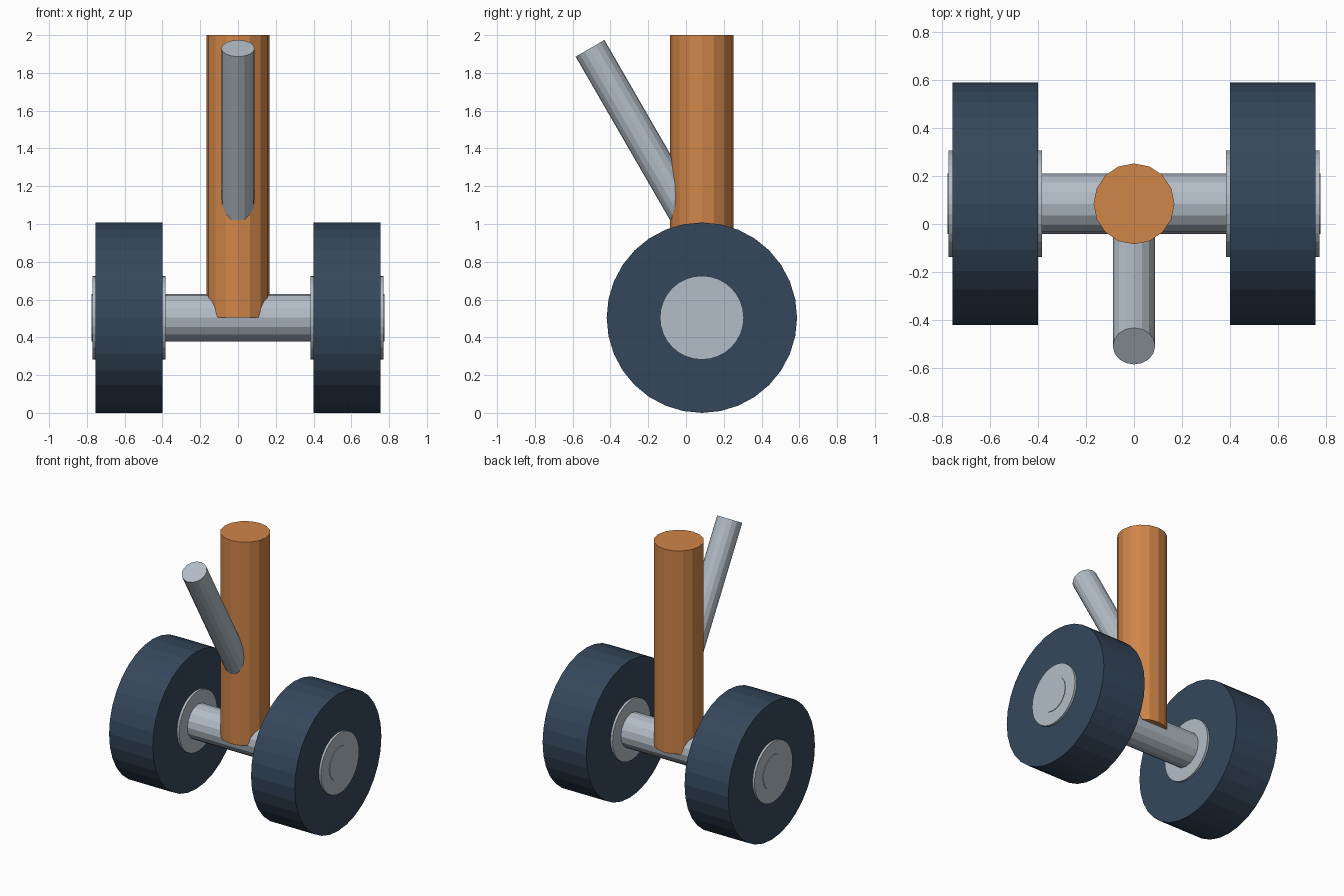
import bpy
from mathutils import Vector

if "Cube" in bpy.data.objects:
    bpy.data.objects.remove(bpy.data.objects["Cube"])


def make_material(name, color):
    mat = bpy.data.materials.new(name)
    mat.use_nodes = True
    mat.diffuse_color = color
    mat.node_tree.nodes["Principled BSDF"].inputs["Base Color"].default_value = color
    return mat


def rod(name, start, end, radius, sides, mat):
    """Flat-sided cylinder running from start to end."""
    start, end = Vector(start), Vector(end)
    axis = end - start
    bpy.ops.mesh.primitive_cylinder_add(
        vertices=sides, radius=radius, depth=axis.length, location=(start + end) / 2)
    obj = bpy.context.object
    obj.name = name
    obj.rotation_euler = Vector((0, 0, 1)).rotation_difference(axis).to_euler()
    obj.data.materials.append(mat)
    return obj


rubber = make_material("dark blue rubber", (0.036, 0.064, 0.105, 1))
steel = make_material("light steel", (0.45, 0.51, 0.57, 1))
orange = make_material("orange paint", (0.63, 0.235, 0.065, 1))

AXLE_Y, AXLE_Z = 0.084, 0.504

# Upright strut resting on the axle centre
rod("main_strut", (0, AXLE_Y, AXLE_Z), (0, AXLE_Y, 2), 0.168, 16, orange)

# Slanted brace leaning forward out of the strut
rod("front_brace", (0, 0.06, 0.946), (0, -0.508, 1.93), 0.088, 16, steel)

# Axle through both wheels
rod("axle", (-0.775, AXLE_Y, AXLE_Z), (0.775, AXLE_Y, AXLE_Z), 0.126, 16, steel)

# Wheels and hubs
for side, s in (("left", 1), ("right", -1)):
    rod(side + "_tire", (s * 0.4, AXLE_Y, AXLE_Z), (s * 0.755, AXLE_Y, AXLE_Z),
        0.504, 32, rubber)
    rod(side + "_hub", (s * 0.383, AXLE_Y, AXLE_Z), (s * 0.771, AXLE_Y, AXLE_Z),
        0.222, 32, steel)
